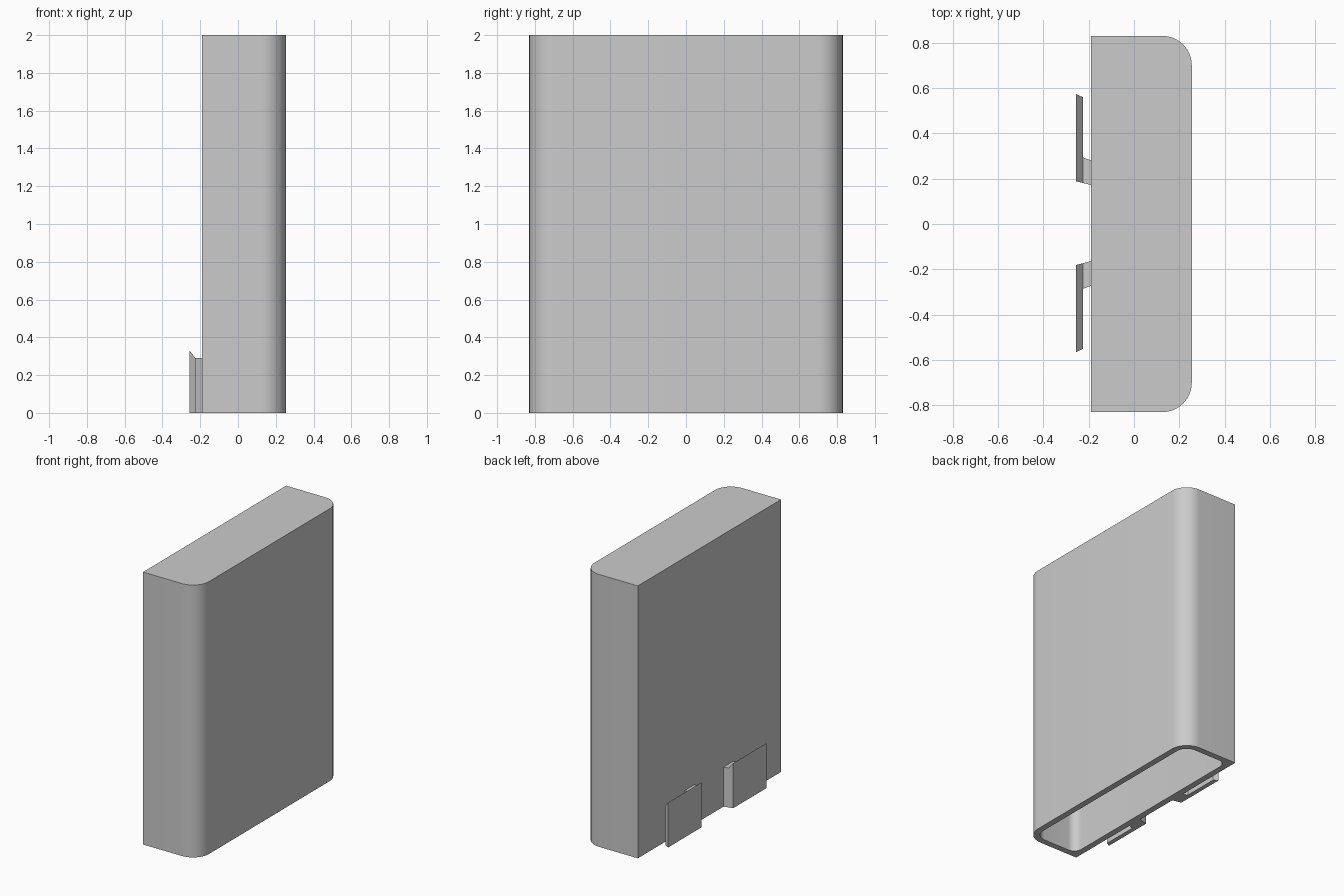
import bpy, bmesh, math

cube = bpy.data.objects.get("Cube")
if cube:
    bpy.data.objects.remove(cube, do_unlink=True)

grey = bpy.data.materials.new("plain grey")
grey.use_nodes = True
colour = (0.6, 0.6, 0.6, 1)
grey.diffuse_color = colour
grey.node_tree.nodes["Principled BSDF"].inputs["Base Color"].default_value = colour


def outline(x0, x1, half_y, r_back, r_front, steps=12):
    """Rectangle in plan with a corner radius for each long side."""
    pts = []
    corners = [(x1, half_y, r_front, 0), (x0, half_y, r_back, 90),
               (x0, -half_y, r_back, 180), (x1, -half_y, r_front, 270)]
    for x, y, r, start in corners:
        if r == 0:
            pts.append((x, y))
            continue
        cx, cy = x - math.copysign(r, x), y - math.copysign(r, y)
        for i in range(steps + 1):
            a = math.radians(start + 90 * i / steps)
            pts.append((cx + r * math.cos(a), cy + r * math.sin(a)))
    return pts


def prism(name, pts, z0, z1):
    """Extrude a plan outline upward into a closed solid."""
    bm = bmesh.new()
    base = bm.faces.new([bm.verts.new((x, y, z0)) for x, y in pts])
    top = bmesh.ops.extrude_face_region(bm, geom=[base])["geom"]
    bmesh.ops.translate(bm, vec=(0, 0, z1 - z0),
                        verts=[g for g in top if isinstance(g, bmesh.types.BMVert)])
    bmesh.ops.recalc_face_normals(bm, faces=bm.faces)
    mesh = bpy.data.meshes.new(name)
    bm.to_mesh(mesh)
    bm.free()
    mesh.materials.append(grey)
    obj = bpy.data.objects.new(name, mesh)
    bpy.context.collection.objects.link(obj)
    return obj


# Hollow case, open at the bottom
wall = 0.045
case = prism("case", outline(-0.19, 0.255, 0.83, 0, 0.13), 0, 2)
cavity = prism("cavity_cutter",
               outline(-0.19 + wall, 0.255 - wall, 0.83 - wall, 0.06, 0.085), -0.1, 2 - wall)
cavity.hide_render = True
cut = case.modifiers.new("hollow", 'BOOLEAN')
cut.operation = 'DIFFERENCE'
cut.solver = 'EXACT'
cut.object = cavity
bpy.context.view_layer.objects.active = case
case.select_set(True)
bpy.ops.object.modifier_apply(modifier="hollow")
bpy.data.objects.remove(cavity, do_unlink=True)
bpy.ops.object.shade_smooth_by_angle(angle=math.radians(30))

# Pair of belt hooks on the flat side: a short leg and a plate with a sloped top
for side, sign in (("left", 1), ("right", -1)):
    def plan(points):
        return [(x, sign * y + 0.004) for x, y in points]

    prism(side + "_hook_leg",
          plan([(-0.19, 0.168), (-0.225, 0.177), (-0.225, 0.29), (-0.19, 0.277)]), 0, 0.29)
    plate = prism(side + "_hook_plate",
                  plan([(-0.225, 0.177), (-0.257, 0.185), (-0.257, 0.57), (-0.225, 0.555)]), 0, 0.29)
    for v in plate.data.vertices:
        if v.co.z > 0.2 and v.co.x < -0.24:
            v.co.z = 0.33
